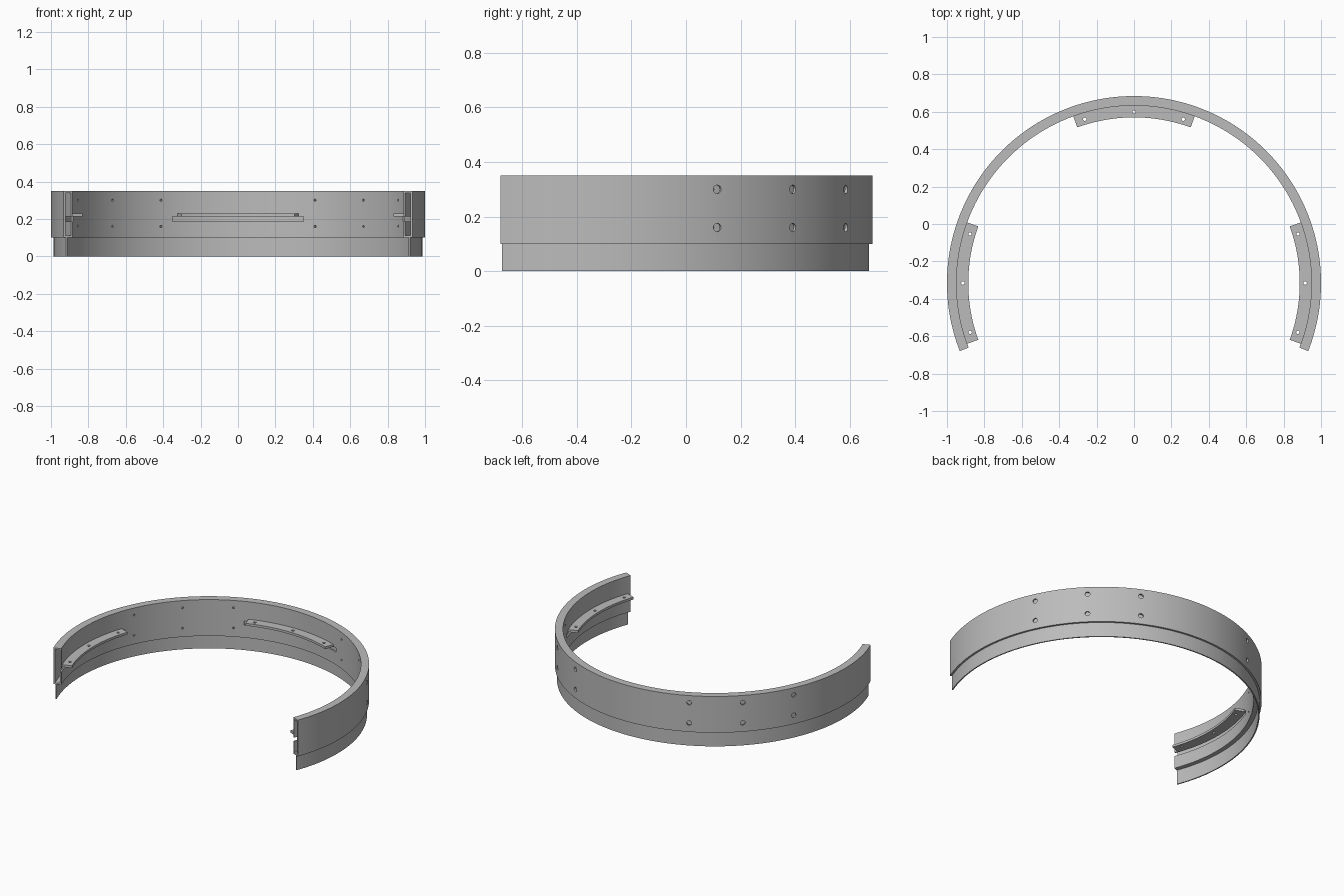
import bpy, bmesh, math
from mathutils import Matrix

cube = bpy.data.objects.get("Cube")
if cube:
    bpy.data.objects.remove(cube)

CENTRE_Y = -0.316          # centre of the arc
END = 21.3                 # how far the arc runs past the half circle, degrees
PLATE_ANGLES = (0, 90, 180)

grey = bpy.data.materials.new("plain grey")
grey.use_nodes = True
grey.diffuse_color = (0.5, 0.5, 0.5, 1)
grey.node_tree.nodes["Principled BSDF"].inputs["Base Color"].default_value = grey.diffuse_color


def add_arc(bm, r0, r1, z0, z1, a0, a1):
    """Sweep a rectangle around the centre from angle a0 to a1."""
    count = max(8, round((a1 - a0) / 1.6))
    rows = []
    for i in range(count + 1):
        a = math.radians(a0 + (a1 - a0) * i / count)
        rows.append([bm.verts.new((r * math.cos(a), CENTRE_Y + r * math.sin(a), z))
                     for r, z in ((r0, z0), (r1, z0), (r1, z1), (r0, z1))])
    for p, q in zip(rows, rows[1:]):
        for k in range(4):
            n = (k + 1) % 4
            bm.faces.new((p[k], p[n], q[n], q[k]))
    bm.faces.new(rows[0])
    bm.faces.new(rows[-1][::-1])


def add_pin(bm, angle, r, z, radius, depth, radial):
    """Cylinder at a polar position, lying radially or standing upright."""
    m = (Matrix.Translation((0, CENTRE_Y, 0))
         @ Matrix.Rotation(math.radians(angle), 4, 'Z')
         @ Matrix.Translation((r, 0, z)))
    if radial:
        m = m @ Matrix.Rotation(math.pi / 2, 4, 'Y')
    bmesh.ops.create_cone(bm, cap_ends=True, segments=20, radius1=radius,
                          radius2=radius, depth=depth, matrix=m)


def finish(name, bm):
    bmesh.ops.recalc_face_normals(bm, faces=bm.faces)
    mesh = bpy.data.meshes.new(name)
    bm.to_mesh(mesh)
    bm.free()
    mesh.materials.append(grey)
    ob = bpy.data.objects.new(name, mesh)
    bpy.context.collection.objects.link(ob)
    return ob


def arc(name, *size):
    bm = bmesh.new()
    add_arc(bm, *size)
    return finish(name, bm)


def activate(ob):
    bpy.ops.object.select_all(action='DESELECT')
    ob.select_set(True)
    bpy.context.view_layer.objects.active = ob


def cut(ob, cutter):
    cutter.hide_render = True
    activate(ob)
    mod = ob.modifiers.new("cut", 'BOOLEAN')
    mod.operation = 'DIFFERENCE'
    mod.solver = 'EXACT'
    mod.object = cutter
    bpy.ops.object.modifier_apply(modifier=mod.name)
    bpy.data.objects.remove(cutter)


def smooth(ob):
    activate(ob)
    bpy.ops.object.shade_smooth_by_angle(angle=math.radians(30))


# Hollow upper band, open at both ends
band = arc("upper_band", 0.949, 1.0, 0.1, 0.35, -END, 180 + END)
cut(band, arc("cavity_cutter", 0.959, 0.989, 0.111, 0.339, -END - 1, 181 + END))

# Slots through the inner wall below each plate
bm = bmesh.new()
for a in PLATE_ANGLES:
    add_arc(bm, 0.935, 0.972, 0.187, 0.214, a - 21.6, a + 21.6)
cut(band, finish("slot_cutter", bm))

# Wide holes in the outer wall, narrow ones in the inner wall
bm = bmesh.new()
for a in (25.5, 45, 64.3):
    for angle in (a, 180 - a):
        for z in (0.16, 0.30):
            add_pin(bm, angle, 1.0, z, 0.0155, 0.036, True)
            add_pin(bm, angle, 0.952, z, 0.0065, 0.036, True)
cut(band, finish("hole_cutter", bm))
smooth(band)

# Thin skirt hanging below the band
smooth(arc("lower_skirt", 0.979, 0.987, 0, 0.105, -END, 180 + END))

# Three mounting plates with screw holes
for name, a in zip(("left_plate", "back_plate", "right_plate"), PLATE_ANGLES):
    plate = arc(name, 0.886, 0.957, 0.214, 0.23, a - 20, a + 20)
    bm = bmesh.new()
    for offset in (-16.7, 0, 16.7):
        add_pin(bm, a + offset, 0.915, 0.222, 0.009, 0.06, False)
    cut(plate, finish("screw_hole_cutter", bm))
    smooth(plate)
